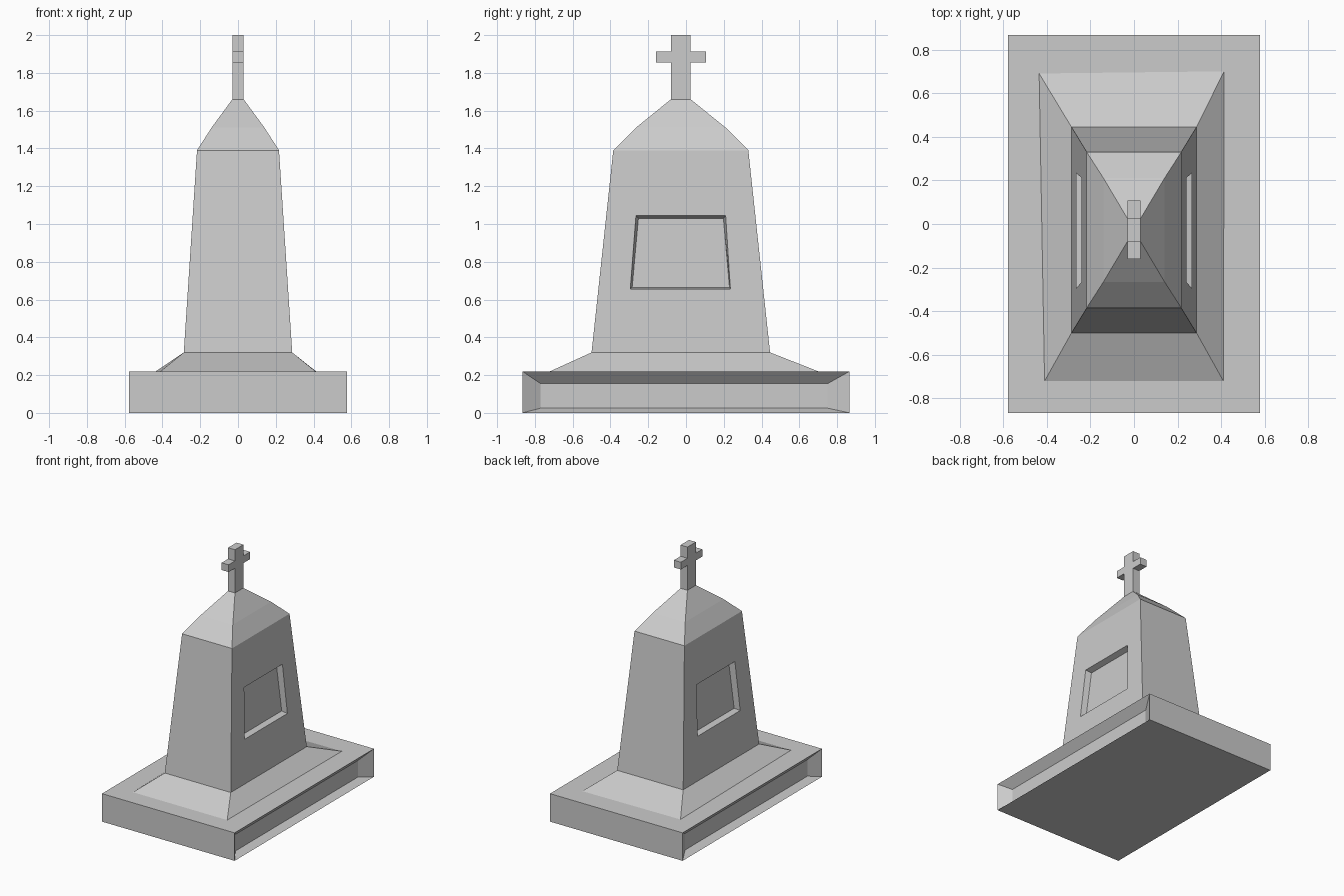
import bpy, bmesh
from mathutils import Vector

if "Cube" in bpy.data.objects:
    bpy.data.objects.remove(bpy.data.objects["Cube"])


def rect(x0, x1, y0, y1, z):
    return [(x0, y0, z), (x1, y0, z), (x1, y1, z), (x0, y1, z)]


def finish(name, bm):
    bmesh.ops.remove_doubles(bm, verts=bm.verts, dist=1e-4)
    bmesh.ops.recalc_face_normals(bm, faces=bm.faces)
    me = bpy.data.meshes.new(name)
    bm.to_mesh(me)
    bm.free()
    ob = bpy.data.objects.new(name, me)
    bpy.context.collection.objects.link(ob)
    return ob


def poly(bm, pts):
    bm.faces.new([bm.verts.new(p) for p in pts])


def nested(bm, loops):
    """Bridge nested quads and close the innermost one (a recessed panel)."""
    for a, b in zip(loops, loops[1:]):
        for i in range(4):
            j = (i + 1) % 4
            poly(bm, [a[i], a[j], b[j], b[i]])
    poly(bm, loops[-1])


def loft(name, rings, panel_level, panel):
    """Stack four-sided rings; both x sides of one level get a recessed panel."""
    bm = bmesh.new()
    for k, (a, b) in enumerate(zip(rings, rings[1:])):
        for i in range(4):
            j = (i + 1) % 4
            quad = [a[i], a[j], b[j], b[i]]
            if k == panel_level and i in (1, 3):
                if i == 3:  # same corner order on both sides
                    quad = [quad[1], quad[0], quad[3], quad[2]]
                nested(bm, [quad] + panel(1 if i == 1 else -1))
            else:
                poly(bm, quad)
    poly(bm, rings[0])
    poly(bm, rings[-1])
    return finish(name, bm)


# Plinth slab with bevelled hollows along both long sides
def plinth_panel(s):
    x = s * 0.517
    return [[(x, -0.77, 0.025), (x, 0.75, 0.025), (x, 0.75, 0.155), (x, -0.77, 0.155)]]


loft("plinth", [rect(-0.577, 0.577, -0.866, 0.866, 0),
                rect(-0.577, 0.577, -0.866, 0.866, 0.22)], 0, plinth_panel)


# Body: sloped skirt, tapered shaft with recessed panels, two-slope cap
def shaft_panel(s):
    def face_x(z):
        return 0.287 - 0.07 * (z - 0.32) / 1.07
    outer = [(-0.295, 0.655), (0.235, 0.655), (0.21, 1.045), (-0.265, 1.045)]
    inner = [(-0.285, 0.665), (0.23, 0.665), (0.198, 1.03), (-0.252, 1.03)]
    return [[(s * face_x(z), y, z) for y, z in outer],
            [(s * (face_x(z) - 0.045), y, z) for y, z in inner]]


skirt = [(-0.41, -0.72, 0.22), (0.41, -0.72, 0.22), (0.413, 0.70, 0.22), (-0.435, 0.69, 0.22)]
loft("monument_body", [skirt,
                       rect(-0.287, 0.287, -0.5, 0.445, 0.32),
                       rect(-0.217, 0.217, -0.385, 0.33, 1.39),
                       rect(-0.14, 0.14, -0.265, 0.21, 1.51),
                       rect(-0.03, 0.03, -0.08, 0.025, 1.66)], 1, shaft_panel)

# Cross: profile in the yz plane, extruded along x
profile = [(-0.08, 1.66), (0.025, 1.66), (0.025, 1.855), (0.107, 1.855),
           (0.107, 1.912), (0.025, 1.912), (0.025, 2.0), (-0.08, 2.0),
           (-0.08, 1.912), (-0.16, 1.912), (-0.16, 1.855), (-0.08, 1.855)]
bm = bmesh.new()
face = bm.faces.new([bm.verts.new((-0.03, y, z)) for y, z in profile])
ext = bmesh.ops.extrude_face_region(bm, geom=[face])
bmesh.ops.translate(bm, vec=Vector((0.06, 0, 0)),
                    verts=[v for v in ext["geom"] if isinstance(v, bmesh.types.BMVert)])
finish("top_cross", bm)
